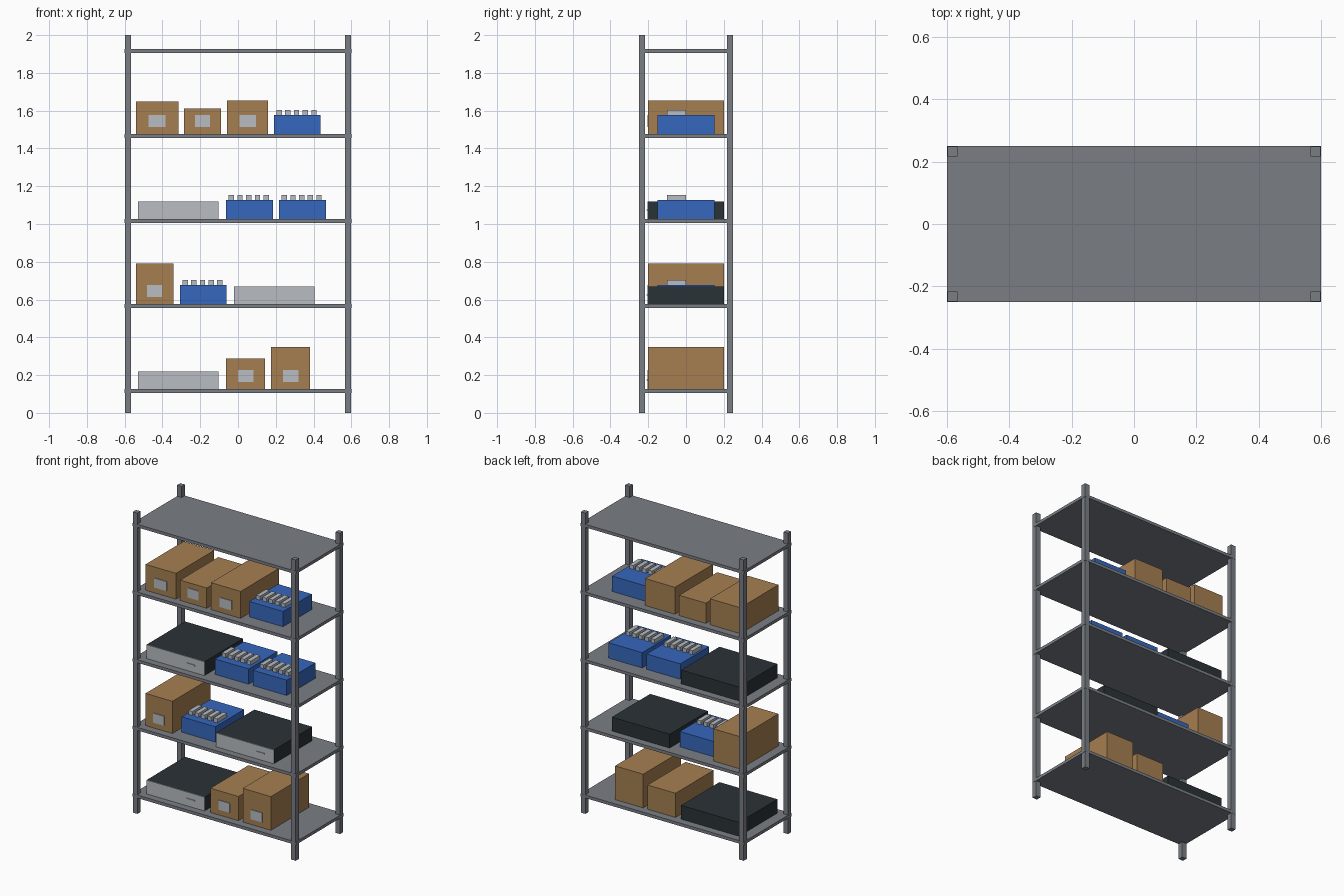
import bpy

cube = bpy.data.objects.get("Cube")
if cube:
    bpy.data.objects.remove(cube, do_unlink=True)


def material(name, rgb):
    m = bpy.data.materials.new(name)
    m.use_nodes = True
    m.diffuse_color = (*rgb, 1)
    m.node_tree.nodes["Principled BSDF"].inputs["Base Color"].default_value = (*rgb, 1)
    return m


STEEL = material("grey steel", (0.195, 0.21, 0.235))
CARDBOARD = material("brown cardboard", (0.38, 0.212, 0.082))
BLUE = material("blue plastic", (0.036, 0.136, 0.51))
PALE = material("pale grey", (0.48, 0.505, 0.54))
DARK = material("dark casing", (0.023, 0.032, 0.038))


def block(name, x, y, z, mat):
    """Box from (low, high) ranges on each axis."""
    corners = [(a, b, c) for a in x for b in y for c in z]
    faces = [(0, 1, 3, 2), (4, 6, 7, 5), (0, 4, 5, 1),
             (2, 3, 7, 6), (0, 2, 6, 4), (1, 5, 7, 3)]
    mesh = bpy.data.meshes.new(name)
    mesh.from_pydata(corners, [], faces)
    mesh.materials.append(mat)
    ob = bpy.data.objects.new(name, mesh)
    bpy.context.collection.objects.link(ob)
    return ob


def carton(x0, width, z, height):
    block("carton", (x0, x0 + width), (-0.2, 0.2), (z, z + height), CARDBOARD)
    mid, half = x0 + width / 2, width * 0.2
    block("carton_label", (mid - half, mid + half), (-0.205, -0.2),
          (z + 0.037, z + 0.1), PALE)


def parts_bin(x0, z):
    width, top = 0.248, z + 0.102
    block("parts_bin", (x0, x0 + width), (-0.152, 0.15), (z, top), BLUE)
    # row of five bars standing on the lid
    for i in range(5):
        x = x0 + width / 2 - 0.004 + (i - 2) * 0.046
        block("bin_bar", (x - 0.014, x + 0.014), (-0.1, 0),
              (top, top + 0.026), PALE)


def rack_unit(x0, z):
    width, height = 0.426, 0.092
    x = (x0, x0 + width)
    block("unit_casing", x, (-0.2, 0.2), (z, z + height), DARK)
    block("unit_front_panel", x, (-0.204, -0.2), (z, z + height), PALE)
    block("unit_handle", (x0 + width * 0.7, x0 + width * 0.84), (-0.209, -0.204),
          (z + 0.045, z + 0.052), PALE)


# Corner posts
for sx in (-1, 1):
    for sy in (-1, 1):
        block("corner_post", sorted((sx * 0.566, sx * 0.599)),
              sorted((sy * 0.216, sy * 0.249)), (0, 2), STEEL)

# Shelf decks
tops = [0.126 + 0.45 * i for i in range(5)]
for t in tops:
    block("shelf_deck", (-0.6, 0.6), (-0.25, 0.25), (t - 0.02, t), STEEL)

# Goods, from the lowest shelf up
rack_unit(-0.53, tops[0])
carton(-0.063, 0.206, tops[0], 0.161)
carton(0.175, 0.207, tops[0], 0.224)

carton(-0.54, 0.198, tops[1], 0.214)
parts_bin(-0.308, tops[1])
rack_unit(-0.02, tops[1])

rack_unit(-0.53, tops[2])
parts_bin(-0.063, tops[2])
parts_bin(0.217, tops[2])

carton(-0.54, 0.224, tops[3], 0.172)
carton(-0.286, 0.196, tops[3], 0.135)
carton(-0.058, 0.218, tops[3], 0.179)
parts_bin(0.19, tops[3])
